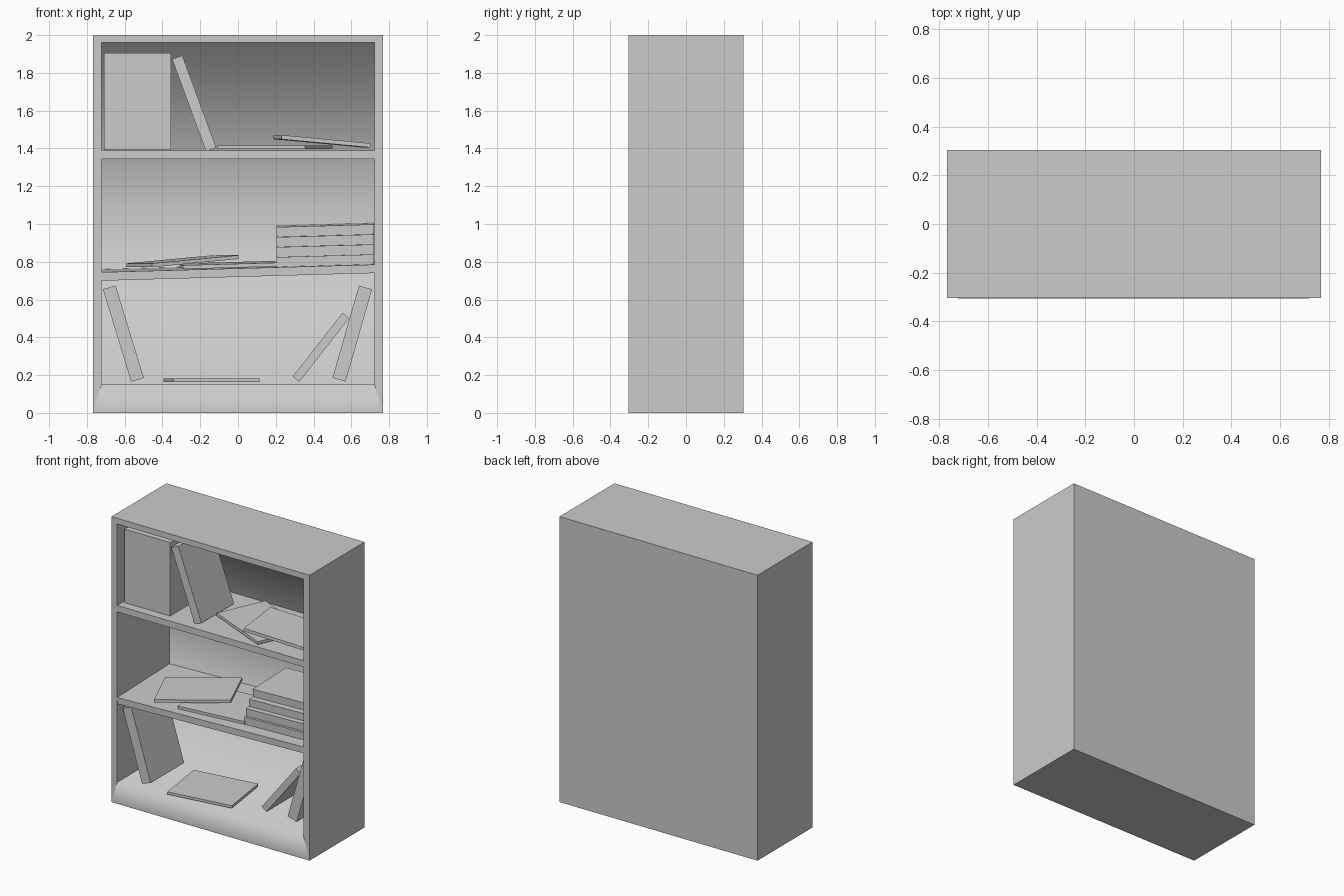
import bpy, bmesh
from math import radians
from mathutils import Matrix, Euler, Vector

cube = bpy.data.objects.get("Cube")
if cube:
    bpy.data.objects.remove(cube, do_unlink=True)

grey = bpy.data.materials.new("plain grey")
grey.use_nodes = True
grey.diffuse_color = (0.6, 0.6, 0.6, 1)
grey.node_tree.nodes["Principled BSDF"].inputs["Base Color"].default_value = (0.6, 0.6, 0.6, 1)


def finish(name, bm):
    bmesh.ops.recalc_face_normals(bm, faces=bm.faces)
    mesh = bpy.data.meshes.new(name)
    bm.to_mesh(mesh)
    bm.free()
    mesh.materials.append(grey)
    obj = bpy.data.objects.new(name, mesh)
    bpy.context.collection.objects.link(obj)
    return obj


def box(name, centre, size, tilt=(0, 0, 0)):
    bm = bmesh.new()
    bmesh.ops.create_cube(bm, size=1, matrix=Matrix.Diagonal((*size, 1)))
    obj = finish(name, bm)
    obj.location = centre
    obj.rotation_euler = Euler([radians(a) for a in tilt])
    return obj


# Case: outer and inner shells joined by a mitred front frame
FRONT, BACK, INNER_BACK = -0.305, 0.305, 0.275
HALF, INNER_HALF = 0.768, 0.723
FLOOR, CEILING, TOP = 0.15, 1.96, 2.0

bm = bmesh.new()


def ring(half, low, high, y):
    corners = ((-half, low), (half, low), (half, high), (-half, high))
    return [bm.verts.new((x, y, z)) for x, z in corners]


rings = [ring(HALF, 0, TOP, BACK), ring(HALF, 0, TOP, FRONT),
         ring(INNER_HALF, FLOOR, CEILING, FRONT),
         ring(INNER_HALF, FLOOR, CEILING, INNER_BACK)]
bm.faces.new(rings[0])
bm.faces.new(rings[-1]).smooth = True
for step, (a, b) in enumerate(zip(rings, rings[1:])):
    for i in range(4):
        j = (i + 1) % 4
        face = bm.faces.new((a[i], a[j], b[j], b[i]))
        # The kick panel, floor, back and ceiling blend softly
        face.smooth = (step == 1 and i == 0) or (step == 2 and i in (0, 2))
finish("bookcase_case", bm)

# Shelves: the lower one has slipped
inside = 2 * INNER_HALF
depth = INNER_BACK - FRONT
mid_y = (INNER_BACK + FRONT) / 2
box("upper_shelf", (0, mid_y, 1.367), (inside, depth, 0.045))
SLIP = (1.5, -1.6, 0)
box("lower_shelf", (0, mid_y, 0.75), (inside, depth, 0.045), SLIP)

# Upper bay books
box("upper_standing_books", (-0.532, -0.06, 1.648), (0.355, 0.37, 0.515))
box("upper_leaning_book", (-0.232, -0.06, 1.638), (0.058, 0.36, 0.521), (0, -20.2, 0))
box("upper_flat_book", (0.196, -0.02, 1.406), (0.505, 0.36, 0.02), (0, 0, -24))
box("upper_propped_book", (0.444, -0.06, 1.438), (0.475, 0.36, 0.022), (0, 5.3, 7))

# Middle bay books
box("middle_propped_book", (-0.295, -0.02, 0.803), (0.5, 0.35, 0.02), (0, -5.0, 23))
box("middle_flat_book", (-0.05, -0.06, 0.783), (0.5, 0.36, 0.02), (1.5, -1.6, 3))
for i, front in enumerate((-0.22, -0.205, -0.17, -0.128)):
    box(f"stacked_book_{i + 1}", (0.462, front + 0.185, 0.81 + 0.053 * i),
        (0.515, 0.37, 0.053), SLIP)

# Lower bay books
box("lower_left_leaning_book", (-0.607, -0.07, 0.42), (0.07, 0.37, 0.512), (0, -17, 0))
box("lower_right_leaning_book", (0.605, 0.02, 0.42), (0.072, 0.37, 0.508), (0, 16, 0))
box("lower_small_leaning_book", (0.439, 0.03, 0.347), (0.045, 0.36, 0.428), (0, 38, 0))
box("lower_flat_book", (-0.14, -0.08, 0.173), (0.46, 0.37, 0.018), (0, 0, 8))
